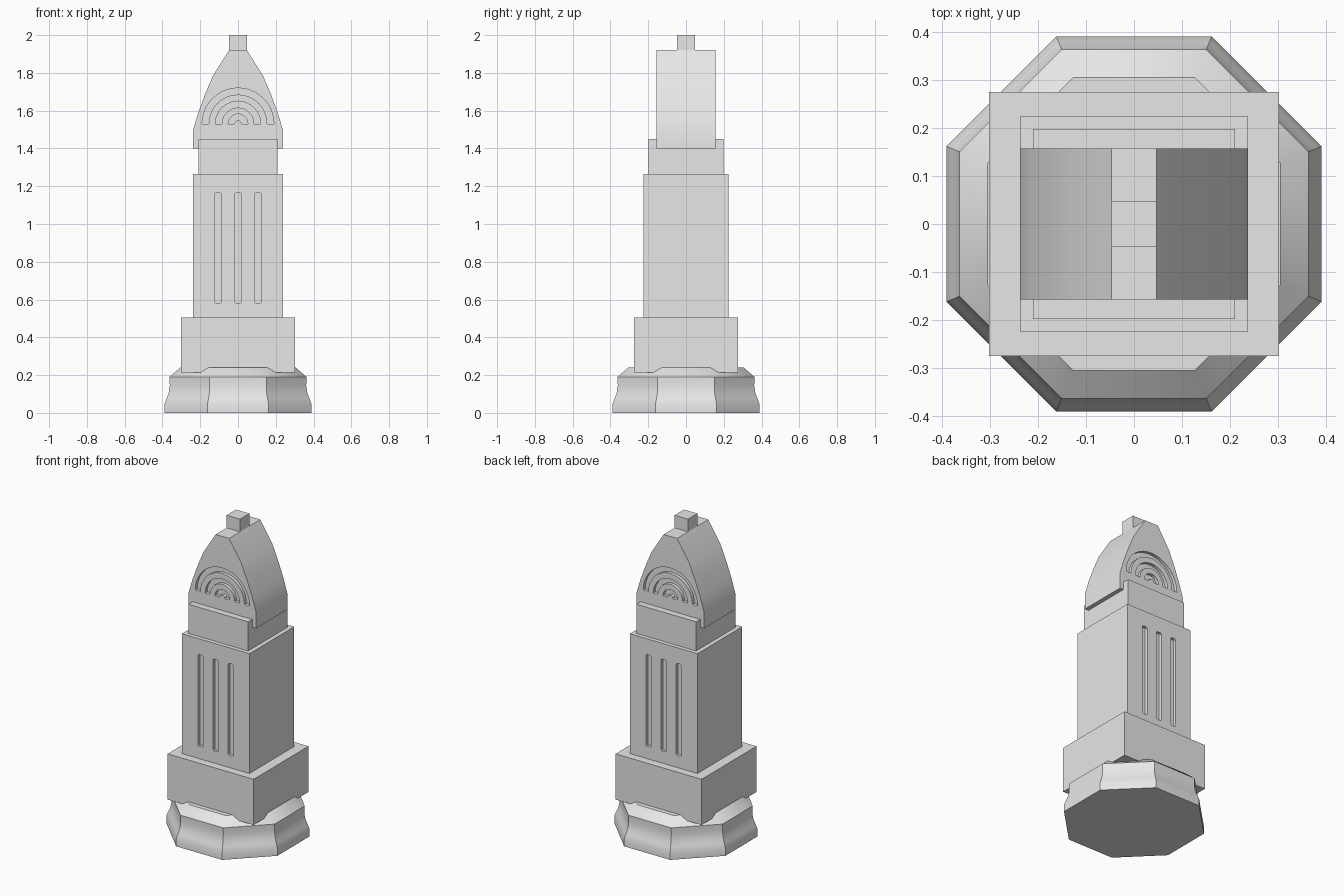
import bpy, bmesh, math
from mathutils import Vector

cube = bpy.data.objects.get("Cube")
if cube:
    bpy.data.objects.remove(cube, do_unlink=True)

stone = bpy.data.materials.new("light_grey_stone")
stone.use_nodes = True
stone.diffuse_color = (0.8, 0.8, 0.8, 1)
stone.node_tree.nodes["Principled BSDF"].inputs["Base Color"].default_value = (0.8, 0.8, 0.8, 1)


def finish(name, bm):
    """Turn a bmesh into a named stone object."""
    bmesh.ops.recalc_face_normals(bm, faces=bm.faces)
    mesh = bpy.data.meshes.new(name)
    bm.to_mesh(mesh)
    bm.free()
    mesh.materials.append(stone)
    obj = bpy.data.objects.new(name, mesh)
    bpy.context.collection.objects.link(obj)
    return obj


def activate(obj):
    bpy.ops.object.select_all(action='DESELECT')
    obj.select_set(True)
    bpy.context.view_layer.objects.active = obj


def prism(bm, outline, y0, y1):
    """Extrude an x-z outline along y."""
    face = bm.faces.new([bm.verts.new((x, y0, z)) for x, z in outline])
    ext = bmesh.ops.extrude_face_region(bm, geom=[face])
    moved = [v for v in ext["geom"] if isinstance(v, bmesh.types.BMVert)]
    bmesh.ops.translate(bm, verts=moved, vec=Vector((0, y1 - y0, 0)))


def block(name, half_x, half_y, z0, z1):
    bm = bmesh.new()
    prism(bm, [(-half_x, z0), (half_x, z0), (half_x, z1), (-half_x, z1)], -half_y, half_y)
    return finish(name, bm)


def engrave(obj, outlines, half_y, depth=0.02):
    """Cut the outlines into the front and back of an object."""
    bm = bmesh.new()
    for side in (-1, 1):
        for outline in outlines:
            prism(bm, outline, side * (half_y - depth), side * (half_y + 0.05))
    cutter = finish("cutter", bm)
    cutter.hide_render = True
    mod = obj.modifiers.new("engrave", 'BOOLEAN')
    mod.operation = 'DIFFERENCE'
    mod.solver = 'EXACT'
    mod.object = cutter
    activate(obj)
    bpy.ops.object.modifier_apply(modifier=mod.name)
    bpy.data.objects.remove(cutter, do_unlink=True)


def smooth(obj, angle):
    activate(obj)
    bpy.ops.object.shade_smooth_by_angle(angle=math.radians(angle))


# Octagonal foot with a hollowed side and a sloping top
bm = bmesh.new()
rings = []
for apothem, z in [(0.39, 0), (0.39, 0.045), (0.379, 0.075), (0.367, 0.105),
                   (0.361, 0.145), (0.363, 0.19), (0.305, 0.24)]:
    r = apothem / math.cos(math.pi / 8)
    angles = [math.pi / 8 + k * math.pi / 4 for k in range(8)]
    rings.append([bm.verts.new((r * math.cos(a), r * math.sin(a), z)) for a in angles])
for low, high in zip(rings, rings[1:]):
    for k in range(8):
        n = (k + 1) % 8
        bm.faces.new((low[k], low[n], high[n], high[k]))
bm.faces.new(rings[0])
bm.faces.new(rings[-1])
smooth(finish("octagonal_foot", bm), 32)

# Stacked blocks
block("plinth", 0.302, 0.275, 0.215, 0.505)
shaft = block("shaft", 0.237, 0.224, 0.505, 1.265)
block("neck", 0.21, 0.198, 1.265, 1.45)

# Three upright flutes with eased corners, front and back
flutes = []
for cx in (-0.106, 0, 0.106):
    w, z0, z1, c = 0.018, 0.583, 1.165, 0.006
    half = [(w - c, z0), (w, z0 + c), (w, z1 - c), (w - c, z1)]
    flutes.append([(cx + x, z) for x, z in half] + [(cx - x, z) for x, z in reversed(half)])
engrave(shaft, flutes, 0.224)

# Pointed crown
side = [(0.237, 1.4), (0.237, 1.5), (0.21, 1.59), (0.175, 1.685), (0.133, 1.785), (0.047, 1.92)]
bm = bmesh.new()
prism(bm, side + [(-x, z) for x, z in reversed(side)], -0.157, 0.157)
crown = finish("crown", bm)

# Rainbow arches, front and back
arches = []
for outer, inner in [(0.19, 0.155), (0.12, 0.086), (0.052, 0.018)]:
    steps = [math.pi * k / 20 for k in range(21)]
    arc = [(outer * math.cos(a), 1.53 + outer * math.sin(a)) for a in steps]
    arc += [(inner * math.cos(a), 1.53 + inner * math.sin(a)) for a in reversed(steps)]
    arches.append(arc)
engrave(crown, arches, 0.157)
smooth(crown, 30)

# Finial
block("finial", 0.047, 0.047, 1.92, 2.0)
